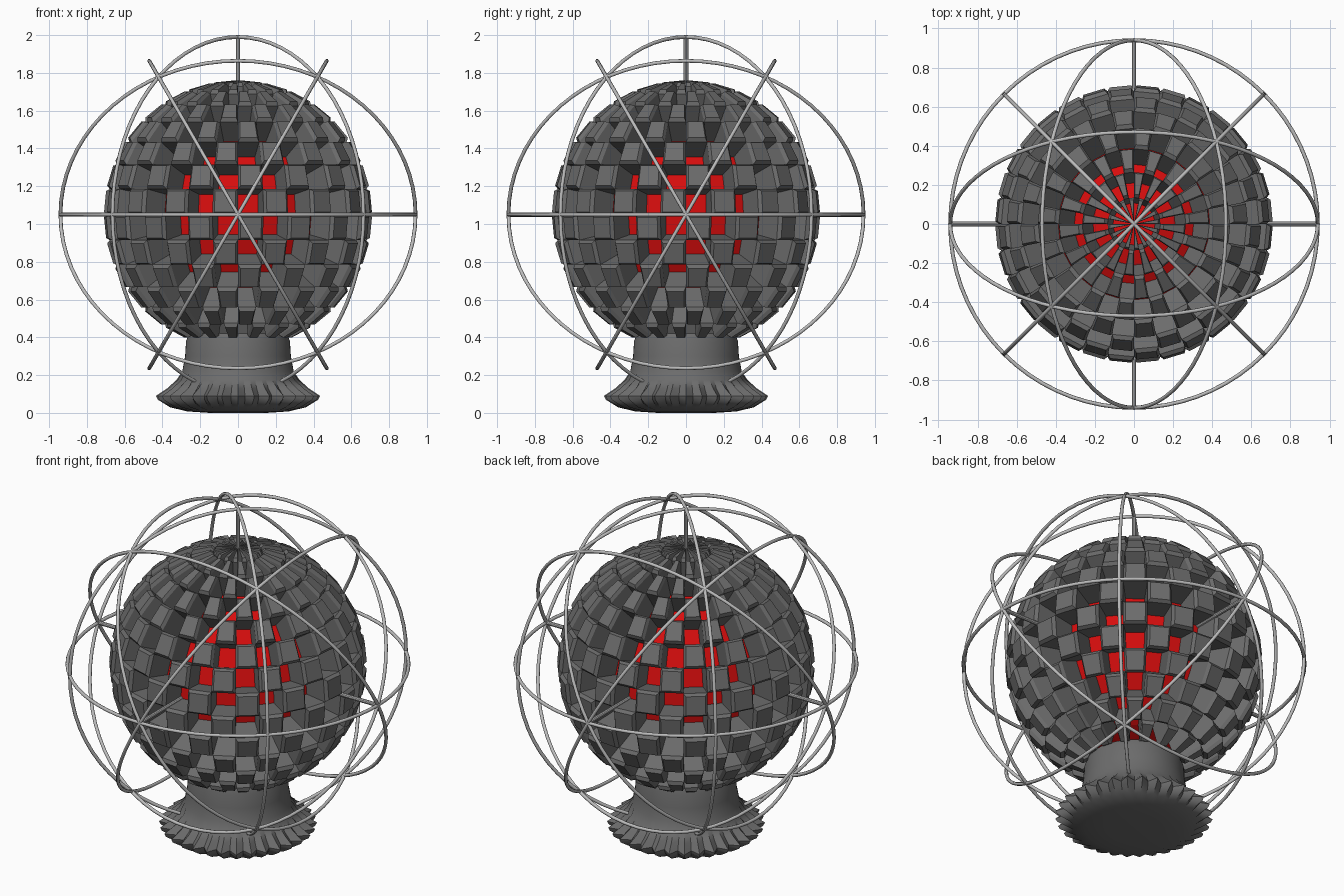
import bpy, bmesh, math
from mathutils import Vector, Matrix

if "Cube" in bpy.data.objects:
    bpy.data.objects.remove(bpy.data.objects["Cube"])

CENTRE = Vector((0, 0, 1.05))
SEG, ROWS = 32, 16
CORE_R, SHOULDER_R, TILE_R = 0.548, 0.692, 0.712
RING_R, TUBE = 0.94, 0.01


def material(name, col):
    m = bpy.data.materials.new(name)
    m.diffuse_color = (*col, 1)
    m.use_nodes = True
    m.node_tree.nodes["Principled BSDF"].inputs["Base Color"].default_value = m.diffuse_color
    return m


DARK = material("dark grey", (0.15, 0.15, 0.15))
STEEL = material("light steel", (0.5, 0.5, 0.5))
RED = material("red", (0.68, 0.004, 0.004))


def add_object(name, bm, mat, smooth=False):
    me = bpy.data.meshes.new(name)
    bm.to_mesh(me)
    bm.free()
    me.materials.append(mat)
    ob = bpy.data.objects.new(name, me)
    bpy.context.collection.objects.link(ob)
    if smooth:
        bpy.ops.object.select_all(action='DESELECT')
        ob.select_set(True)
        bpy.context.view_layer.objects.active = ob
        bpy.ops.object.shade_smooth_by_angle(angle=math.radians(35))
    return ob


def direction(i, j):
    lat = -math.pi / 2 + math.pi * i / ROWS
    az = 2 * math.pi * j / SEG
    return Vector((math.cos(lat) * math.cos(az), math.cos(lat) * math.sin(az), math.sin(lat)))


# Red core sphere, seen through the gaps
bm = bmesh.new()
bmesh.ops.create_uvsphere(bm, u_segments=SEG, v_segments=ROWS, radius=CORE_R,
                          matrix=Matrix.Translation(CENTRE))
add_object("red_core", bm, RED)

# Checkerboard shell of chamfered blocks
bm = bmesh.new()


def face(pts):
    verts = []
    for p in pts:
        if all((p - q).length > 1e-5 for q in verts):
            verts.append(p)
    if len(verts) > 2:
        bm.faces.new([bm.verts.new(p + CENTRE) for p in verts])


for i in range(2, ROWS):
    for j in range(SEG):
        if (i + j) % 2 == 0:
            continue
        dirs = [direction(i, j), direction(i, j + 1), direction(i + 1, j + 1), direction(i + 1, j)]
        low = [d * (CORE_R - 0.01) for d in dirs]
        mid = [d * SHOULDER_R for d in dirs]
        full = [d * TILE_R for d in dirs]
        c = sum(full, Vector()) / 4
        top = [c + (p - c) * 0.79 for p in full]
        face(top)
        for a in range(4):
            b = (a + 1) % 4
            face([low[a], low[b], mid[b], mid[a]])
            face([mid[a], mid[b], top[b], top[a]])
add_object("block_shell", bm, DARK)

# Stand: round neck flaring into a foot with 32 pointed flutes
# (tip radius, valley radius, height)
profile = [(0.26, 0.26, 0.42), (0.275, 0.275, 0.38), (0.28, 0.28, 0.30), (0.295, 0.295, 0.22),
           (0.325, 0.312, 0.175), (0.375, 0.34, 0.13), (0.435, 0.38, 0.09), (0.425, 0.375, 0.07),
           (0.36, 0.335, 0.03), (0.27, 0.27, 0.008), (0.15, 0.15, 0.0)]
bm = bmesh.new()
N = SEG * 2
loops = []
for tip, valley, z in profile:
    loop = []
    for k in range(N):
        r = tip if k % 2 == 0 else valley
        t = 2 * math.pi * k / N
        loop.append(bm.verts.new((r * math.cos(t), r * math.sin(t), z)))
    loops.append(loop)
for up, dn in zip(loops, loops[1:]):
    for k in range(N):
        n = (k + 1) % N
        bm.faces.new((up[k], dn[k], dn[n], up[n]))
bm.faces.new(loops[-1][::-1])
add_object("fluted_stand", bm, DARK, True)


# Cage rings: each lies in the plane square to its axis
def ring(name, axis):
    q = Vector((0, 0, 1)).rotation_difference(Vector(axis))
    bpy.ops.mesh.primitive_torus_add(major_radius=RING_R, minor_radius=TUBE, major_segments=72,
                                     minor_segments=8, location=CENTRE, rotation=q.to_euler())
    ob = bpy.context.object
    ob.name = name
    ob.data.materials.append(STEEL)
    bpy.ops.object.shade_smooth()


S, C = math.sin(math.radians(60)), 0.5
ring("level_ring", (0, 0, 1))
for s in (1, -1):
    ring("upright_ring", (1, s, 0))
    ring("tilted_ring_side", (s * S, 0, C))
    ring("tilted_ring_front", (0, s * S, C))

# Rods joining the ball to the cage
for d in ((1, 0, 0), (-1, 0, 0), (0, 1, 0), (0, -1, 0), (0, 0, 1)):
    d = Vector(d)
    bm = bmesh.new()
    mat = (Matrix.Translation(CENTRE + d * 0.74)
           @ Vector((0, 0, 1)).rotation_difference(d).to_matrix().to_4x4())
    bmesh.ops.create_cone(bm, cap_ends=True, segments=10, radius1=0.012, radius2=0.012,
                          depth=0.40, matrix=mat)
    add_object("cage_rod", bm, STEEL, True)
